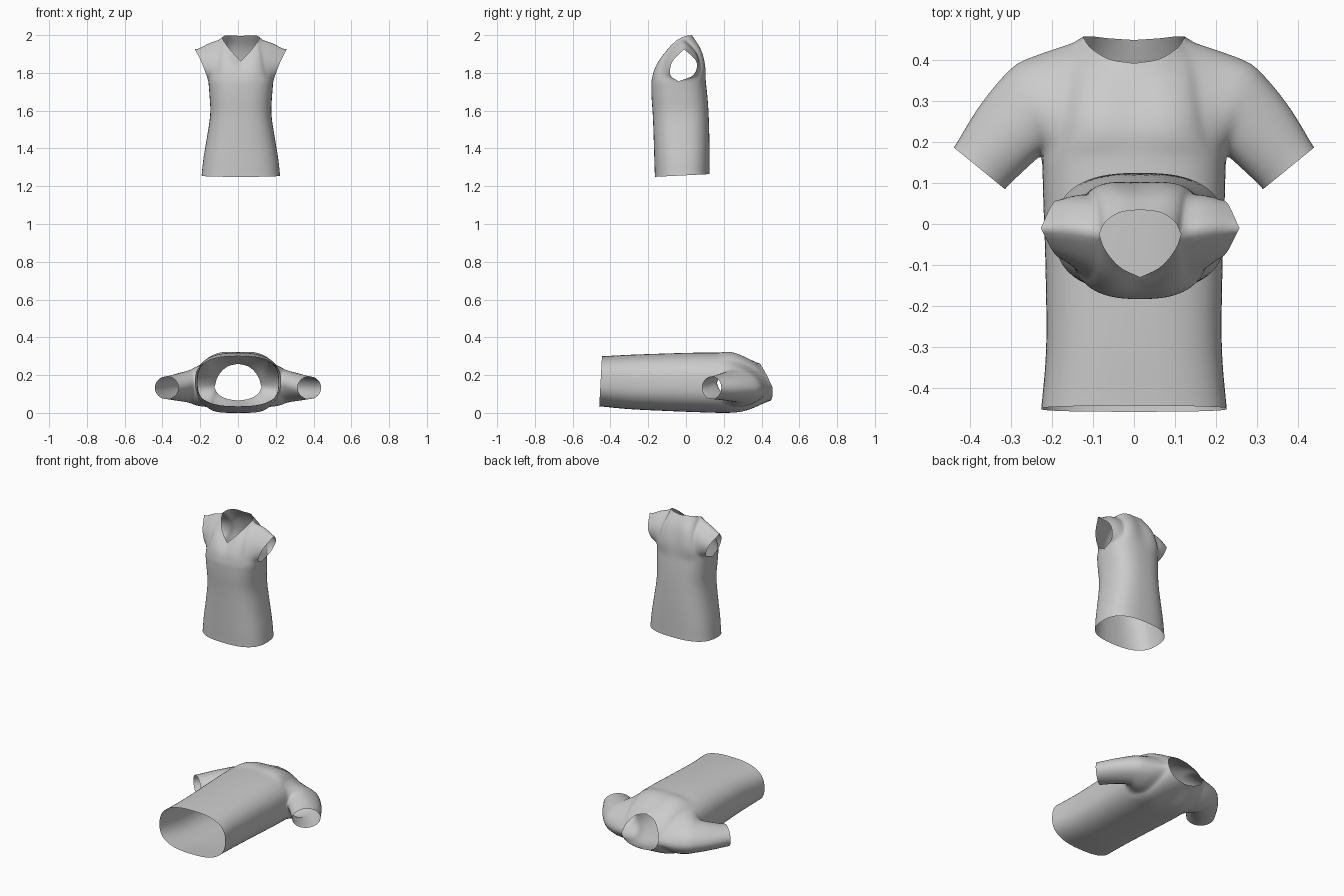
import bpy, bmesh, math
from mathutils import Vector

if "Cube" in bpy.data.objects:
    bpy.data.objects.remove(bpy.data.objects["Cube"])

NU1, NU2, NV, ROWS = 14, 8, 16, 30   # neck columns, shoulder columns, yoke rows, torso rows
NU = NU1 + NU2


def curve(pts, n):
    """n+1 points on a smooth curve through pts."""
    p = [Vector(q) for q in pts]
    p = [2 * p[0] - p[1]] + p + [2 * p[-1] - p[-2]]
    out, segs = [], len(pts) - 1
    for i in range(n + 1):
        s = i / n * segs
        k = min(int(s), segs - 1)
        t = s - k
        a, b, c, d = p[k:k + 4]
        out.append(0.5 * (2 * b + (c - a) * t + (2 * a - 5 * b + 4 * c - d) * t * t
                          + (3 * b - a - 3 * c + d) * t ** 3))
    return out


def section(sec, front, tilt, power=2.6):
    """Quarter outline from the centre line to the side seam."""
    h, a, yf, yb = sec
    mid, half, out = (yf + yb) / 2, (yb - yf) / 2, []
    for i in range(NU + 1):
        t = i / NU * math.pi / 2
        c = max(0, math.cos(t)) ** (2 / power)
        x = a * math.sin(t) ** (2 / power)
        y = half * c * (-1 if front else 1)
        out.append(Vector((x, mid + y, h + tilt * y)))
    return out


def coons(bottom, top, left, right):
    """Grid filling four boundary curves."""
    n, m, grid = len(bottom) - 1, len(left) - 1, []
    for j in range(m + 1):
        v, row = j / m, []
        for i in range(n + 1):
            u = i / n
            row.append((1 - v) * bottom[i] + v * top[i] + (1 - u) * left[j] + u * right[j]
                       - ((1 - u) * (1 - v) * bottom[0] + u * (1 - v) * bottom[n]
                          + (1 - u) * v * top[0] + u * v * top[n]))
        grid.append(row)
    return grid


def garment(name, place, sections, tilt, seam, panels, sleeve=None):
    bm = bmesh.new()

    def add(grid):
        # both mirrored halves
        for s in (1, -1):
            vs = [[bm.verts.new((s * p.x, p.y, p.z)) for p in row] for row in grid]
            for r0, r1 in zip(vs, vs[1:]):
                for i in range(len(r0) - 1):
                    q = [r0[i], r0[i + 1], r1[i + 1], r1[i]]
                    bm.faces.new(q if s > 0 else q[::-1])

    # torso parameters, smoothed in two channels
    pa = curve([(s[0], s[1], 0) for s in sections], ROWS)
    pb = curve([(s[2], s[3], 0) for s in sections], ROWS)
    for front, (neck, centre, arm) in zip((True, False), panels):
        # torso tube
        rings = [section((a.x, a.y, b.x, b.y), front, tilt * (1 - k / ROWS))
                 for k, (a, b) in enumerate(zip(pa, pb))]
        add(rings)
        # yoke panel between neckline, shoulder seam and armhole
        ring = rings[-1]
        top = curve(neck + [seam[0]], NU1) + curve(seam, NU2)[1:]
        left = curve([ring[0]] + centre + [neck[0]], NV)
        right = curve([ring[-1]] + arm + [seam[-1]], NV)
        add(coons(ring, top, left, right))
        # sleeve tube from armhole to cuff
        if sleeve:
            c, e, depth, bow = sleeve
            cuff = []
            for j in range(NV + 1):
                t = math.pi * j / NV
                d = depth * math.sin(t) * (-1 if front else 1)
                cuff.append(Vector(c) - Vector(e) * math.cos(t) + Vector((0, d, 0)))
            grid = []
            for k in range(13):
                f = k / 12
                lift = Vector(bow) * math.sin(math.pi * f)
                grid.append([p.lerp(q, f) + lift * (j / NV)
                             for j, (p, q) in enumerate(zip(right, cuff))])
            add(grid)

    bmesh.ops.remove_doubles(bm, verts=bm.verts[:], dist=0.0003)
    # relax the cloth, keeping the open edges
    inner = [v for v in bm.verts if not v.is_boundary]
    for _ in range(4):
        bmesh.ops.smooth_vert(bm, verts=inner, factor=0.5,
                              use_axis_x=True, use_axis_y=True, use_axis_z=True)
    for v in bm.verts:
        v.co = place(v.co)
    bmesh.ops.recalc_face_normals(bm, faces=bm.faces[:])
    me = bpy.data.meshes.new(name)
    bm.to_mesh(me)
    bm.free()
    me.shade_smooth()
    ob = bpy.data.objects.new(name, me)
    bpy.context.collection.objects.link(ob)


# upright sleeveless vest with a V neck
garment(
    "vest", lambda p: Vector((p.x + 0.015, p.y, p.z)),
    [(1.257, .208, -.165, .125), (1.35, .198, -.168, .125), (1.45, .181, -.171, .124),
     (1.58, .162, -.176, .12), (1.68, .166, -.183, .113), (1.755, .172, -.184, .105)],
    0.05,
    [(.1, -.025, 1.987), (.17, -.012, 1.967), (.243, -.01, 1.925)],
    [([(0, -.13, 1.862), (.05, -.105, 1.915), (.086, -.062, 1.962)],
      [(0, -.167, 1.81)],
      [(.183, -.083, 1.79), (.21, -.072, 1.86)]),
     ([(0, .035, 1.995), (.05, .028, 1.999), (.085, .005, 1.997)],
      [(0, .097, 1.84), (0, .072, 1.93)],
      [(.183, .04, 1.79), (.21, .055, 1.86)])])

# short-sleeved shirt lying on its back
garment(
    "tee_shirt", lambda p: Vector((p.x, p.z, -p.y)),
    [(-.452, .227, -.30, -.035), (-.3, .215, -.308, -.02), (-.1, .217, -.315, -.01),
     (.05, .222, -.319, -.004), (.165, .225, -.319, 0)],
    -0.055,
    [(.125, -.135, .458), (.2, -.125, .432), (.29, -.13, .398)],
    [([(0, -.26, .393), (.06, -.243, .403), (.105, -.195, .43)],
      [(0, -.317, .25)],
      [(.233, -.215, .20), (.255, -.228, .28), (.28, -.185, .37)]),
     ([(0, -.065, .45), (.06, -.075, .454), (.105, -.1, .459)],
      [(0, -.004, .25), (0, -.03, .35)],
      [(.233, -.10, .20), (.255, -.052, .28), (.28, -.08, .37)])],
    sleeve=((.378, -.133, .136), (.0625, 0, .051), .06, (.008, 0, .008)))
